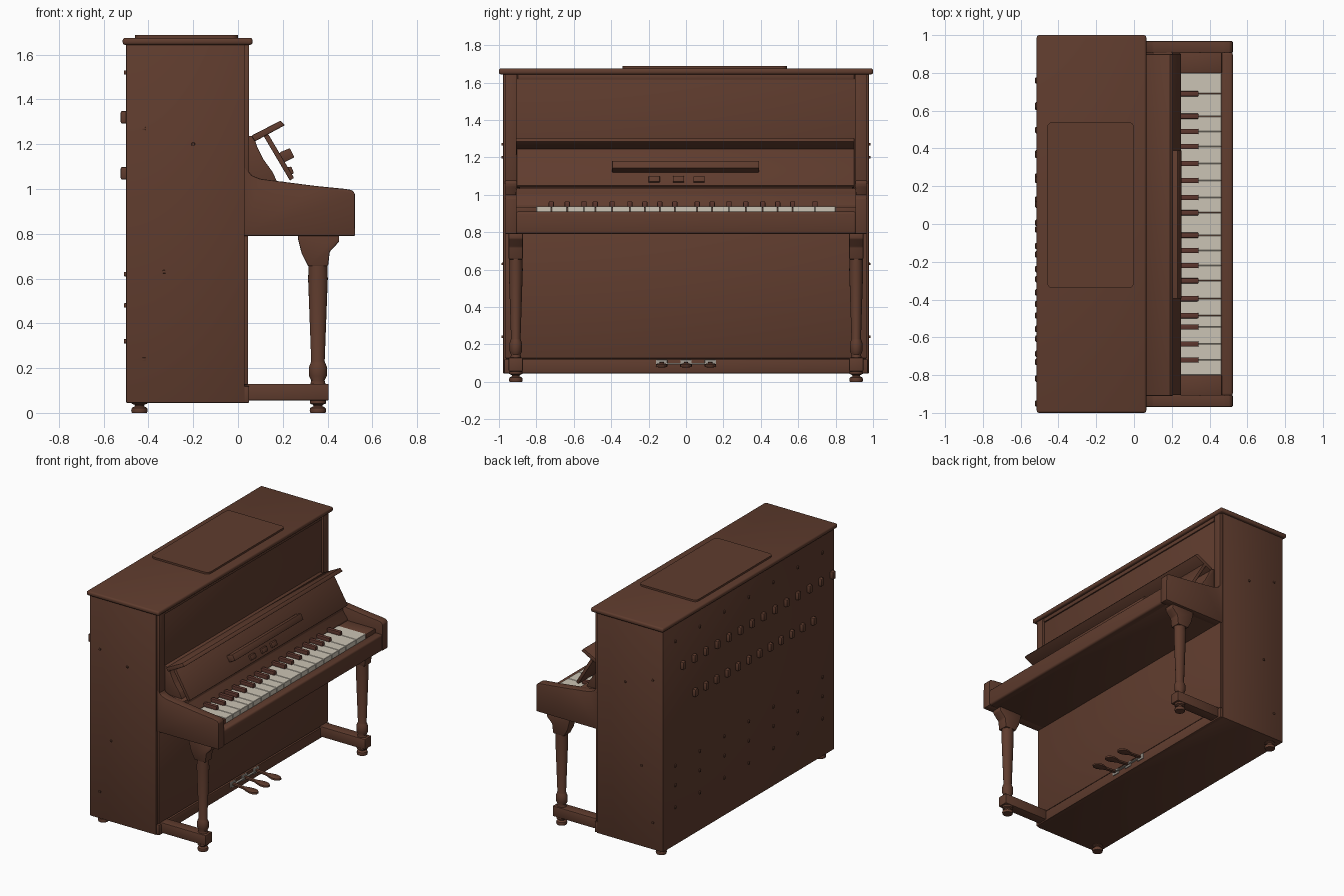
import bpy, bmesh, math
from mathutils import Matrix, Vector

if "Cube" in bpy.data.objects:
    bpy.data.objects.remove(bpy.data.objects["Cube"])


def material(name, rgb):
    m = bpy.data.materials.new(name)
    m.diffuse_color = (*rgb, 1)
    m.use_nodes = True
    m.node_tree.nodes["Principled BSDF"].inputs["Base Color"].default_value = m.diffuse_color
    return m


WOOD = material("walnut brown", (0.115, 0.045, 0.027))
RED = material("reddish brown", (0.11, 0.038, 0.027))
IVORY = material("ivory", (0.60, 0.55, 0.46))
METAL = material("dull metal", (0.35, 0.32, 0.28))
objects = []


def finish(name, bm, mat, bevel=0.0, segments=2):
    if bevel:
        bmesh.ops.bevel(bm, geom=list(bm.edges), offset=bevel, segments=segments,
                        profile=0.5, affect='EDGES', clamp_overlap=True)
    bmesh.ops.recalc_face_normals(bm, faces=list(bm.faces))
    mesh = bpy.data.meshes.new(name)
    bm.to_mesh(mesh)
    bm.free()
    mesh.materials.append(mat)
    ob = bpy.data.objects.new(name, mesh)
    bpy.context.collection.objects.link(ob)
    objects.append(ob)
    return ob


def add_box(bm, lo, hi):
    lo, hi = Vector(lo), Vector(hi)
    size = hi - lo
    bmesh.ops.create_cube(bm, size=1, matrix=Matrix.Translation((lo + hi) / 2)
                          @ Matrix.Diagonal((*size, 1)))


def box(name, lo, hi, mat=WOOD, bevel=0.004, segments=2):
    bm = bmesh.new()
    add_box(bm, lo, hi)
    return finish(name, bm, mat, bevel, segments)


def prism(name, profile, y0, y1, mat=WOOD, bevel=0.003):
    """Side profile (x, z) extruded along y."""
    bm = bmesh.new()
    face = bm.faces.new([bm.verts.new((x, y0, z)) for x, z in profile])
    ext = bmesh.ops.extrude_face_region(bm, geom=[face])
    moved = [v for v in ext["geom"] if isinstance(v, bmesh.types.BMVert)]
    bmesh.ops.translate(bm, verts=moved, vec=(0, y1 - y0, 0))
    return finish(name, bm, mat, bevel)


def lathe(name, profile, x, y, mat=WOOD, squash=1.0, sides=20):
    """Turned part from (radius, z) pairs."""
    bm = bmesh.new()
    rings = []
    for r, z in profile:
        rings.append([bm.verts.new((x + r * math.cos(a), y + squash * r * math.sin(a), z))
                      for a in (2 * math.pi * i / sides for i in range(sides))])
    for a, b in zip(rings, rings[1:]):
        for i in range(sides):
            j = (i + 1) % sides
            bm.faces.new((a[i], a[j], b[j], b[i]))
    bm.faces.new(rings[0])
    bm.faces.new(rings[-1])
    return finish(name, bm, mat)


# Cabinet, lid and panels
box("cabinet", (-0.5, -0.978, 0.045), (0.03, 0.978, 1.65))
box("lid", (-0.515, -1, 1.643), (0.065, 1, 1.675), bevel=0.012, segments=3)
bm = bmesh.new()
add_box(bm, (-0.46, -0.34, 1.67), (0.0, 0.54, 1.688))
upright = [e for e in bm.edges if abs(e.verts[0].co.z - e.verts[1].co.z) > 0.01]
bmesh.ops.bevel(bm, geom=upright, offset=0.03, segments=5, profile=0.5, affect='EDGES')
finish("lid_flap", bm, WOOD)
box("lower_panel", (0.02, -0.965, 0.125), (0.045, 0.965, 0.8))
box("base_board", (0.02, -0.972, 0.045), (0.05, 0.972, 0.12))
box("upper_panel", (0.02, -0.91, 1.03), (0.036, 0.91, 1.645))
box("top_moulding", (0.02, -0.9, 1.615), (0.045, 0.9, 1.645))

# Keybed, front rail and fallboard
box("keybed", (0.03, -0.91, 0.79), (0.48, 0.91, 0.9))
box("front_rail", (0.462, -0.91, 0.79), (0.523, 0.91, 0.91), bevel=0.014, segments=3)
prism("fallboard", [(0.03, 0.89), (0.03, 1.04), (0.205, 1.033), (0.205, 1.0),
                    (0.243, 0.945), (0.243, 0.89)], -0.91, 0.91)
prism("desk_curve", [(0.03, 1.02), (0.03, 1.24), (0.07, 1.235), (0.085, 1.19), (0.115, 1.13),
                     (0.155, 1.075), (0.175, 1.03)], -0.89, 0.89)

# Sloping music desk with its folded top and ledge
prism("music_desk", [(0.115, 1.235), (0.135, 1.245), (0.25, 1.05), (0.232, 1.037)],
      -0.905, 0.9)
prism("desk_top_flap", [(0.06, 1.238), (0.19, 1.305), (0.21, 1.285), (0.075, 1.212)],
      -0.91, 0.9, bevel=0.005)
prism("music_ledge", [(0.178, 1.15), (0.19, 1.165), (0.232, 1.182), (0.252, 1.142),
                      (0.205, 1.118)], -0.395, 0.39)
for i, y in enumerate((-0.2, -0.07, 0.04)):
    prism("desk_hinge_%d" % i, [(0.215, 1.095), (0.238, 1.1), (0.25, 1.07), (0.23, 1.06)],
          y, y + 0.06)

# Mirrored ends: pilasters, arms, key blocks, legs, feet
arm = [(0.02, 0.79), (0.02, 1.12), (0.042, 1.085), (0.062, 1.06), (0.1, 1.045), (0.2, 1.032),
       (0.35, 1.013), (0.48, 1.0), (0.508, 0.995), (0.522, 0.98), (0.523, 0.79)]
leg = [(0.043, 0.69), (0.042, 0.645), (0.044, 0.6), (0.03, 0.23), (0.033, 0.222), (0.04, 0.205),
       (0.04, 0.165), (0.03, 0.145), (0.034, 0.128)]
caster = [(0.034, 0.0), (0.037, 0.012), (0.034, 0.022), (0.02, 0.03), (0.022, 0.036),
          (0.036, 0.042), (0.036, 0.055)]
for s, side in ((-1, "near"), (1, "far")):
    def ys(a, b):
        return sorted((s * a, s * b))
    a, b = ys(0.905, 0.968)
    box("pilaster_" + side, (0.02, a, 1.04), (0.05, b, 1.645))
    prism("arm_" + side, arm, a, b, bevel=0.005)
    a, b = ys(0.798, 0.91)
    box("key_block_" + side, (0.23, a, 0.89), (0.465, b, 0.935))
    a, b = ys(0.872, 0.948)
    prism("leg_capital_" + side, [(0.268, 0.795), (0.268, 0.775), (0.285, 0.71), (0.313, 0.655),
                                  (0.402, 0.655), (0.41, 0.72), (0.452, 0.765), (0.452, 0.795)],
          a, b, bevel=0.006)
    lathe("leg_" + side, leg, 0.357, s * 0.91, squash=0.85)
    box("foot_beam_" + side, (0.03, a, 0.055), (0.405, b, 0.13), bevel=0.006)
    for x, place in ((-0.44, "back"), (0.357, "front")):
        lathe("caster_%s_%s" % (place, side), caster, x, s * 0.91)

# Keys: white keys meet beneath each black key
blacks = [-0.72, -0.635, -0.545, -0.485, -0.395, -0.3, -0.22, -0.14, -0.06, 0.06, 0.14, 0.23,
          0.32, 0.41, 0.49, 0.57, 0.69]
edges = [-0.8] + blacks + [0.8]
bm = bmesh.new()
for a, b in zip(edges, edges[1:]):
    add_box(bm, (0.235, a + 0.0008, 0.89), (0.463, b - 0.0008, 0.938))
finish("white_keys", bm, IVORY, 0.002, 1)
bm = bmesh.new()
for y in blacks:
    add_box(bm, (0.235, y - 0.014, 0.93), (0.342, y + 0.014, 0.964))
finish("black_keys", bm, RED, 0.005, 2)

# Pedals: stalk with rounded paddle, on a small metal plate
for i, y in enumerate((-0.13, 0.0, 0.13)):
    bm = bmesh.new()
    outline = [(0.04, 0.012), (0.14, 0.012), (0.17, 0.024), (0.2, 0.032), (0.23, 0.028),
               (0.248, 0.012)]
    pts = outline + [(x, -w) for x, w in reversed(outline)]
    face = bm.faces.new([bm.verts.new((x, y + w, 0.108 - 0.08 * (x - 0.04))) for x, w in pts])
    ext = bmesh.ops.extrude_face_region(bm, geom=[face])
    bmesh.ops.translate(bm, verts=[v for v in ext["geom"] if isinstance(v, bmesh.types.BMVert)],
                        vec=(0, 0, -0.015))
    finish("pedal_%d" % i, bm, WOOD, 0.004)
    box("pedal_plate_%d" % i, (0.045, y - 0.03, 0.078), (0.056, y + 0.03, 0.118), METAL, 0.003)
box("pedal_bar", (0.05, -0.13, 0.092), (0.065, 0.13, 0.1), METAL, 0.002)

# Back: two rows of pegs and scattered screw heads
bm = bmesh.new()
for z, start, end, count in ((1.32, 0.76, -0.95, 14), (1.07, 0.62, -0.73, 12)):
    for i in range(count):
        y = start + (end - start) * i / (count - 1)
        add_box(bm, (-0.524, y - 0.017, z - 0.028), (-0.49, y + 0.017, z + 0.028))
finish("back_pegs", bm, WOOD, 0.007)
bm = bmesh.new()
for z in (0.32, 0.48, 0.62, 1.52):
    for i in range(7):
        y = -0.84 + i * 0.28
        add_box(bm, (-0.51, y - 0.008, z - 0.01), (-0.49, y + 0.008, z + 0.01))
finish("back_screws", bm, WOOD, 0.004)
bm = bmesh.new()
for s in (-1, 1):
    for x, z in ((-0.42, 0.24), (-0.33, 0.63), (-0.2, 1.2), (-0.42, 1.27)):
        add_box(bm, (x - 0.007, s * 0.98 - 0.006, z - 0.007), (x + 0.007, s * 0.98 + 0.006, z + 0.007))
finish("side_screws", bm, WOOD, 0.003)

# Smooth the rounded parts, keep corners crisp
for ob in objects:
    ob.select_set(True)
bpy.context.view_layer.objects.active = objects[0]
bpy.ops.object.shade_smooth_by_angle(angle=math.radians(35))
